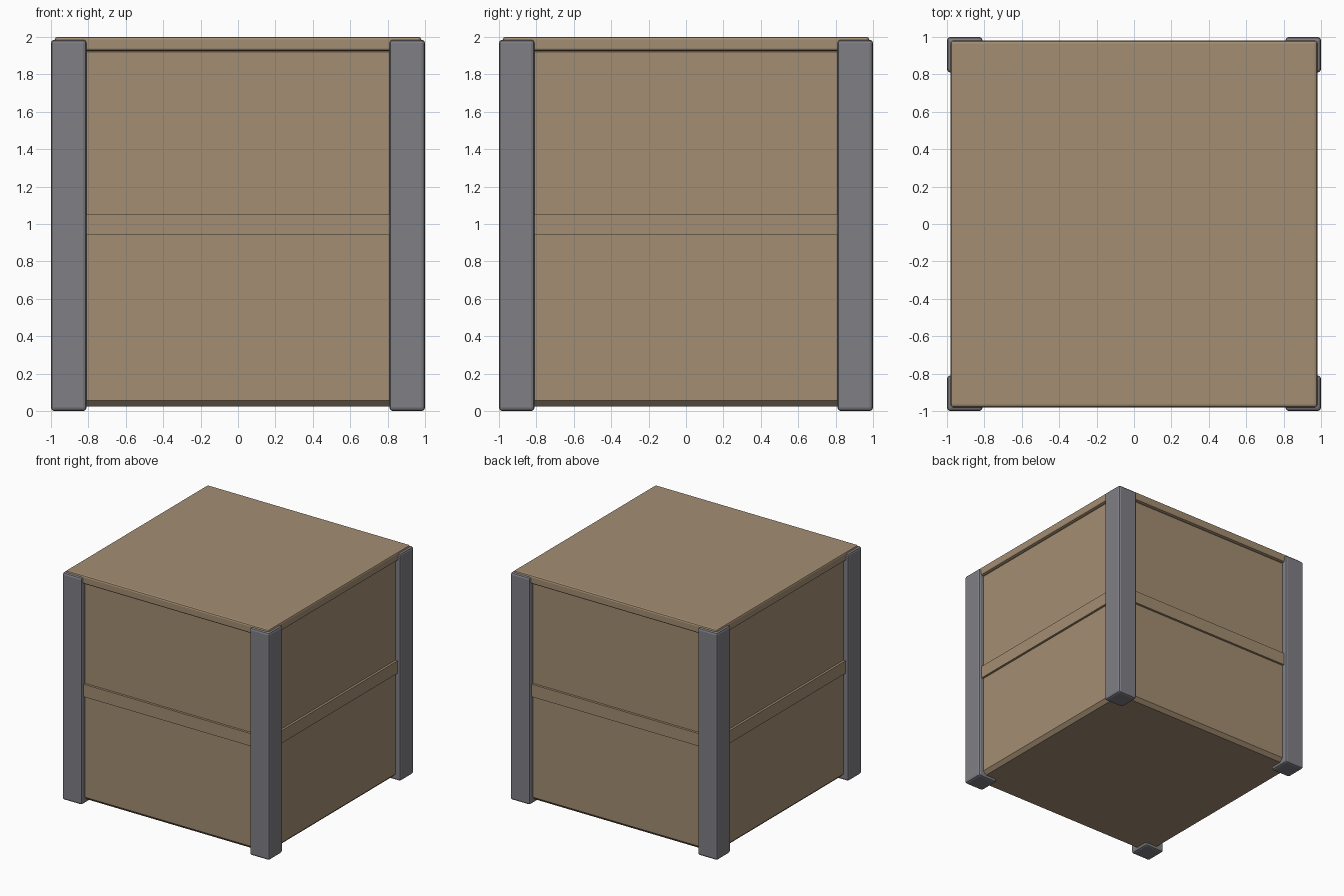
import bpy, bmesh
from mathutils import Matrix

if "Cube" in bpy.data.objects:
    bpy.data.objects.remove(bpy.data.objects["Cube"])


def material(name, rgb):
    m = bpy.data.materials.new(name)
    m.diffuse_color = (*rgb, 1)
    m.use_nodes = True
    m.node_tree.nodes["Principled BSDF"].inputs["Base Color"].default_value = m.diffuse_color
    return m


WOOD = material("tan_board", (0.37, 0.27, 0.17))
METAL = material("grey_post", (0.21, 0.21, 0.235))


def box(name, lo, hi, mat, bevel=0.0, segments=2):
    """Box between two corners, with optionally rounded edges."""
    size = [b - a for a, b in zip(lo, hi)]
    mid = [(a + b) / 2 for a, b in zip(lo, hi)]
    bm = bmesh.new()
    bmesh.ops.create_cube(bm, size=1, matrix=Matrix.Translation(mid) @ Matrix.Diagonal((*size, 1)))
    if bevel:
        bmesh.ops.bevel(bm, geom=bm.edges[:], offset=bevel, segments=segments,
                        profile=0.5, affect='EDGES')
    mesh = bpy.data.meshes.new(name)
    bm.to_mesh(mesh)
    bm.free()
    mesh.materials.append(mat)
    ob = bpy.data.objects.new(name, mesh)
    bpy.context.collection.objects.link(ob)
    return ob


# Crate body, with a chamfered lower edge
box("body", (-0.955, -0.955, 0.025), (0.955, 0.955, 1.95), WOOD, 0.03, 1)

# Lid board, slightly wider than the body
box("lid", (-0.98, -0.98, 1.925), (0.98, 0.98, 2.0), WOOD, 0.014)

# Band around the middle
box("middle_band", (-0.975, -0.975, 0.94), (0.975, 0.975, 1.05), WOOD)

# Corner posts
for x, side in ((-1, "left"), (1, "right")):
    for y, end in ((-1, "front"), (1, "back")):
        xs, ys = sorted((x, x * 0.81)), sorted((y, y * 0.81))
        box(f"{end}_{side}_post", (xs[0], ys[0], 0.0), (xs[1], ys[1], 1.985), METAL, 0.018)
